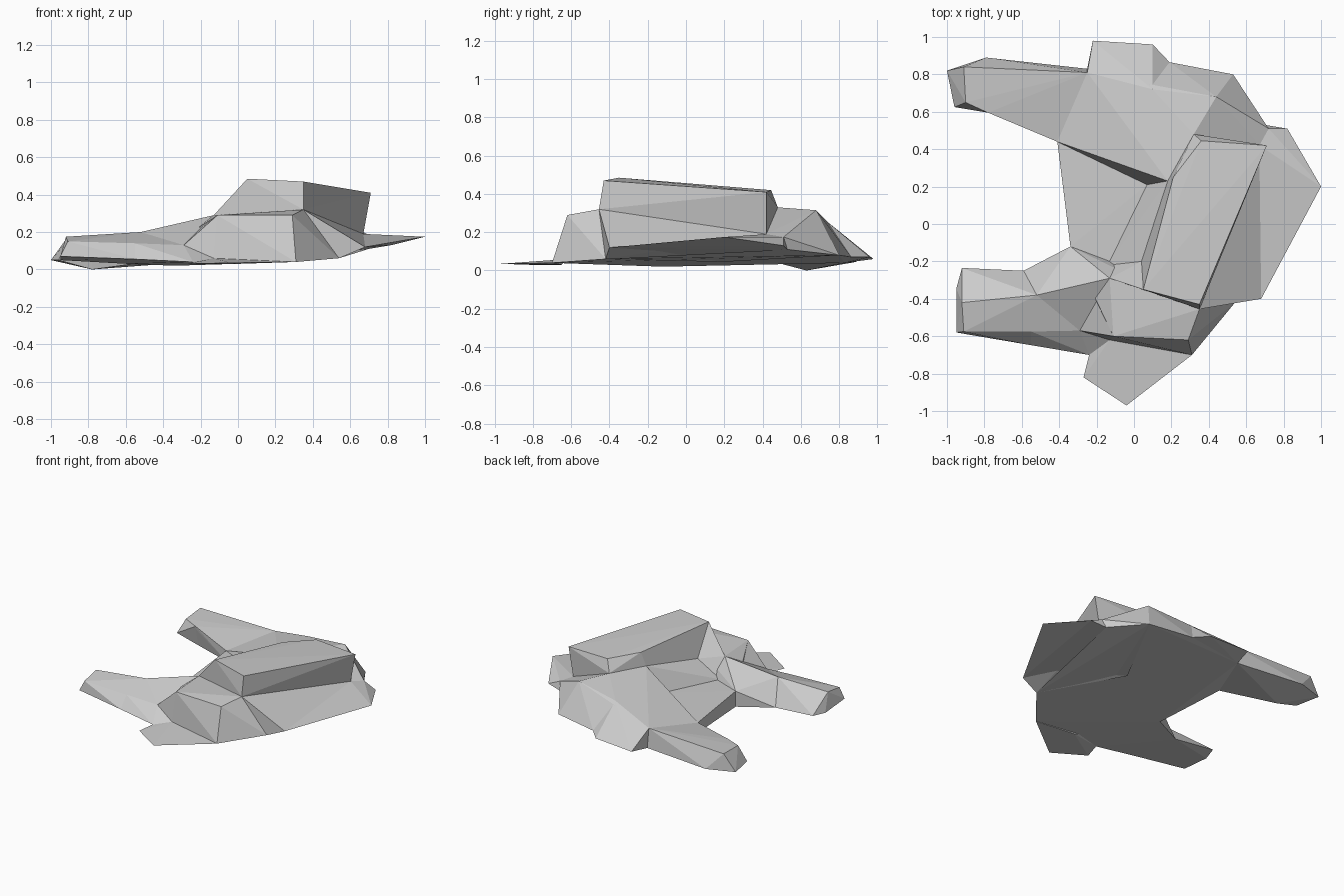
import bpy
import bmesh

default = bpy.data.objects.get("Cube")
if default:
    bpy.data.objects.remove(default, do_unlink=True)

stone = bpy.data.materials.new("stone_grey")
stone.use_nodes = True
grey = (0.6, 0.6, 0.6, 1)
stone.diffuse_color = grey
stone.node_tree.nodes["Principled BSDF"].inputs["Base Color"].default_value = grey
stone.node_tree.nodes["Principled BSDF"].inputs["Roughness"].default_value = 0.9


def chunk(name, *corners):
    """Make one faceted, flat-shaded rock piece that wraps its corner points."""
    bm = bmesh.new()
    for corner in corners:
        bm.verts.new(corner)
    result = bmesh.ops.convex_hull(bm, input=bm.verts[:])
    spare = {g for g in result["geom_interior"] + result["geom_unused"]
             if isinstance(g, bmesh.types.BMVert)}
    bmesh.ops.delete(bm, geom=list(spare), context="VERTS")
    bmesh.ops.recalc_face_normals(bm, faces=bm.faces[:])
    mesh = bpy.data.meshes.new(name)
    bm.to_mesh(mesh)
    bm.free()
    mesh.materials.append(stone)
    piece = bpy.data.objects.new(name, mesh)
    bpy.context.scene.collection.objects.link(piece)
    return piece


# Corners shared by the crest and the pieces around it
crest_front = (.35, -.43, .47)
crest_peak = (.05, -.35, .485)
crest_inner = (.21, .25, .435)
crest_front_base = (.35, -.455, .32)
crest_rear_base = (.67, .42, .19)
crest_foot_mid = (.04, -.2, .26)
plate_inner = (.18, .23, .33)
plate_outer = (.32, .48, .33)
plate_rear = (.44, .68, .315)
plate_mid = (.1, .72, .27)

# Corners shared along the hollow between the arms
shelf_inner = (-.13, -.29, .29)
shelf_left = (-.11, -.6, .29)
shelf_right = (.29, -.62, .29)
hollow_front = (-.14, -.22, .14)
hollow_rear = (.07, .21, .14)
notch_front = (-.34, -.12, .14)
notch_front_low = (-.34, -.12, .02)
notch_rear = (-.41, .44, .13)
notch_rear_low = (-.41, .44, .05)

# Corners shared around the lower rim
core = (.22, .19, .045)
front_right = (.31, -.7, .04)
front_left = (-.24, -.7, .04)
front_crease = (-.13, -.62, .06)
skirt_front = (.54, -.42, .06)
skirt_corner = (.68, -.4, .12)
skirt_rear_top = (.72, .51, .175)
skirt_rear_low = (.7, .53, .11)
rear_corner = (.53, .8, .08)
rear_step = (.19, .865, .07)
rear_root_low = (-.25, .83, .04)
rear_root = (-.25, .81, .185)

# Raised crest and the slopes that carry it
chunk("crest", crest_front, crest_peak, crest_inner, (.36, .445, .42),
      (.71, .42, .41), crest_front_base, crest_rear_base, plate_outer,
      plate_inner, crest_foot_mid)
chunk("crest_nose", crest_peak, crest_front, shelf_inner,
      crest_foot_mid, crest_front_base)
chunk("crest_foot", hollow_front, hollow_rear, crest_foot_mid,
      plate_inner, (.3, 0, .08))
chunk("crest_foot_front", hollow_front, shelf_inner, crest_foot_mid,
      crest_front_base, (.2, -.3, .08))

# Low hollow between the two arms
chunk("hollow", notch_front, notch_front_low, notch_rear, notch_rear_low,
      hollow_front, hollow_rear, (.1, 0, .05))

# Front mass with its shelf
chunk("front_body", shelf_inner, crest_front_base, shelf_right, shelf_left,
      front_right, front_crease, skirt_front, notch_front, notch_front_low)
chunk("front_toe", (-.27, -.82, .03), (-.04, -.97, .035), front_right,
      front_left, front_crease, (0, -.65, .03))

# Front arm, from the shoulder out to the tip
ridge = (-.52, -.38, .2)
elbow_inner = (-.59, -.25, .03)
elbow_front = (-.55, -.575, .14)
elbow_low = (-.55, -.648, .055)
shoulder_front = (-.29, -.57, .13)
chunk("front_shoulder", ridge, shoulder_front, notch_front, shelf_inner,
      notch_front_low)
chunk("front_shoulder_slope", shoulder_front, shelf_left, shelf_inner,
      front_crease, notch_front_low)
chunk("front_armpit", shoulder_front, front_left, front_crease,
      notch_front_low)
chunk("front_forearm", ridge, elbow_inner, elbow_front, elbow_low,
      shoulder_front, front_left, notch_front, notch_front_low)
chunk("front_hand", ridge, elbow_inner, elbow_front, elbow_low,
      (-.92, -.42, .175), (-.91, -.575, .15), (-.95, -.58, .07),
      (-.95, -.345, .05), (-.92, -.235, .06))

# Thin outer skirt, folded inward along its middle
chunk("skirt_slope", crest_front_base, crest_rear_base, skirt_front,
      skirt_corner, core)
chunk("skirt_edge", crest_rear_base, skirt_corner, (1, .2, .175),
      (.82, .51, .13), skirt_rear_top, skirt_rear_low, core)

# Rear mass, its step and its arm
chunk("rear_quarter", plate_outer, plate_rear, crest_rear_base, rear_corner,
      skirt_rear_top, skirt_rear_low, core)
chunk("rear_body", plate_inner, plate_outer, plate_rear, plate_mid, rear_root,
      notch_rear, notch_rear_low, hollow_rear, rear_corner, rear_step,
      rear_root_low)
chunk("rear_step", plate_mid, rear_root, rear_root_low, rear_step,
      (-.22, .98, .06), (.1, .96, .07))

# Rear arm and its blunt tip
wrist_back = (-.91, .84, .175)
wrist_back_low = (-.79, .89, .045)
wrist_front = (-.9, .65, .165)
wrist_edge = (-.78, .595, .16)
wrist_low = (-.78, .63, 0)
chunk("rear_arm", rear_root, rear_root_low, notch_rear, notch_rear_low,
      wrist_back, wrist_back_low, wrist_front, wrist_edge, wrist_low)
chunk("rear_hand", wrist_back, wrist_back_low, wrist_front, wrist_edge,
      wrist_low, (-1, .82, .05), (-.96, .625, .05))

# Shallow underside joining the whole rim
chunk("underside", front_right, skirt_front, skirt_rear_low, rear_corner,
      rear_step, rear_root_low, notch_rear_low, notch_front_low, front_left)
